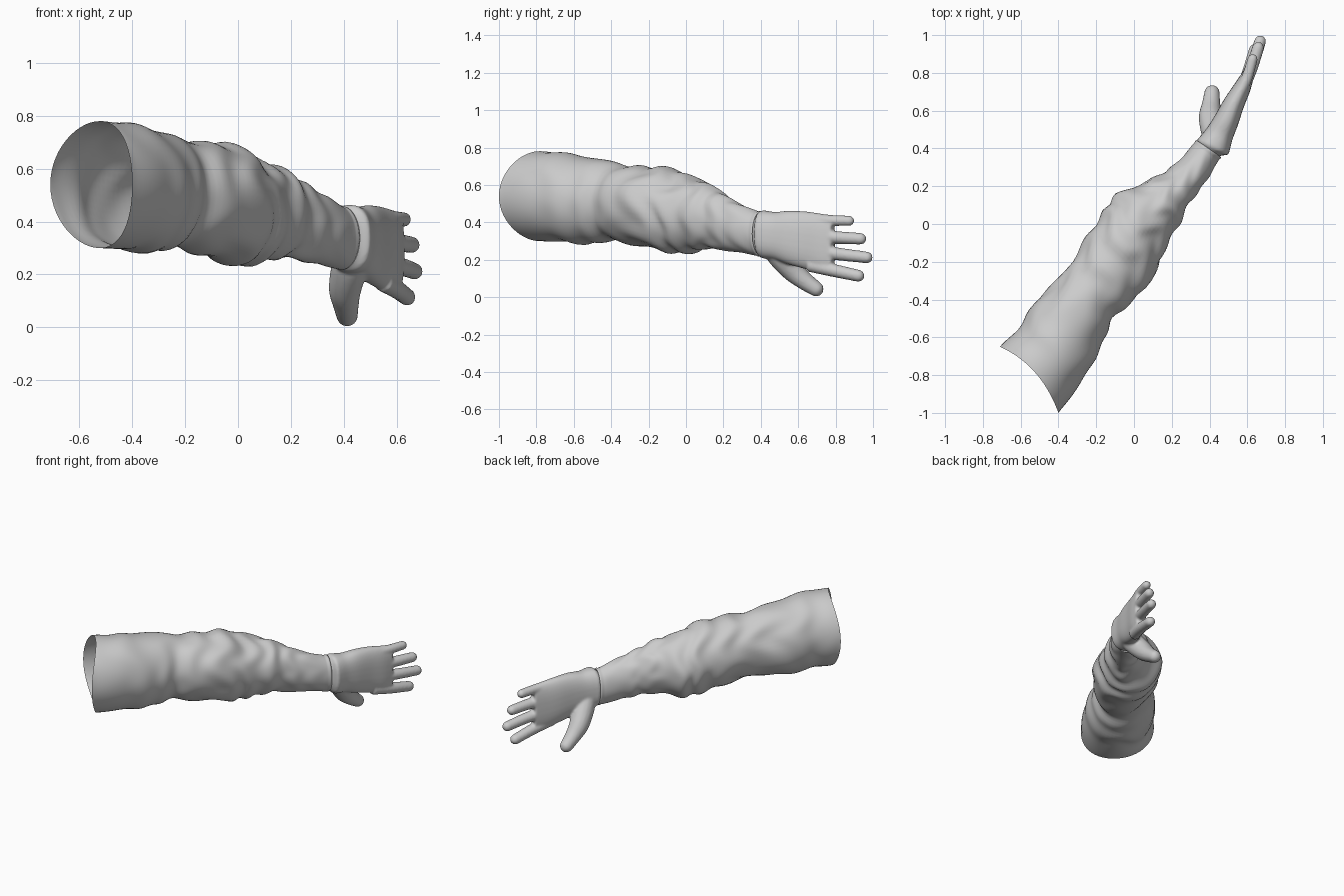
import bpy, math
from mathutils import Vector, noise

if "Cube" in bpy.data.objects:
    bpy.data.objects.remove(bpy.data.objects["Cube"])


def new_object(name, verts, faces):
    mesh = bpy.data.meshes.new(name)
    mesh.from_pydata(verts, [], faces)
    for p in mesh.polygons:
        p.use_smooth = True
    ob = bpy.data.objects.new(name, mesh)
    bpy.context.collection.objects.link(ob)
    return ob


def spline(rows, steps):
    """Catmull-Rom interpolation of equal-length number rows."""
    out, last = [], len(rows) - 1
    for i in range(last):
        a, b, c, d = (rows[max(0, min(last, k))] for k in (i - 1, i, i + 1, i + 2))
        for s in range(steps):
            t = s / steps
            out.append([0.5 * (2*q + (r - p)*t + (2*p - 5*q + 4*r - w)*t*t
                               + (3*q - p - 3*r + w)*t**3)
                        for p, q, r, w in zip(a, b, c, d)])
    out.append(list(rows[-1]))
    return out


def bridge(rings, n, caps):
    faces = [(r*n + i, r*n + (i + 1) % n, (r + 1)*n + (i + 1) % n, (r + 1)*n + i)
             for r in range(rings - 1) for i in range(n)]
    if caps:
        faces += [tuple(reversed(range(n))), tuple(range((rings - 1)*n, rings*n))]
    return faces


def power(v, e):
    return math.copysign(abs(v)**e, v)


# Sleeve: left x,y, right x,y, bottom z, top z of each section
SLEEVE = [
    (-.71, -.65, -.40, -1.0, .30, .78), (-.60, -.54, -.27, -.83, .295, .77),
    (-.52, -.41, -.17, -.65, .28, .75), (-.38, -.27, -.11, -.50, .305, .72),
    (-.28, -.11, .02, -.38, .275, .70), (-.17, .05, .12, -.24, .24, .685),
    (-.09, .15, .17, -.12, .24, .64), (.03, .21, .24, .0, .265, .61),
    (.13, .26, .29, .10, .26, .565), (.22, .32, .37, .21, .24, .51),
    (.32, .43, .45, .34, .22, .457)]
axis = Vector((.62, .785, 0))
n = 56
rows = spline(SLEEVE, 8)
verts = []
for k, (lx, ly, rx, ry, zb, zt) in enumerate(rows):
    t = k / (len(rows) - 1)
    c = Vector(((lx + rx)/2, (ly + ry)/2, (zb + zt)/2))
    side, up = Vector(((rx - lx)/2, (ry - ly)/2, 0)), Vector((0, 0, (zt - zb)/2))
    fade = math.sin(math.pi * t)**0.7 if 0 < t < 1 else 0
    for i in range(n):
        a = 2*math.pi*i/n
        d = side*math.cos(a) + up*math.sin(a)
        # cloth folds running around the arm at slanting angles
        wob = noise.noise(Vector((math.cos(a)*1.3, math.sin(a)*1.3, t*4)))
        fold = math.sin(2*math.pi*8.5*t + 4*wob + 1.2*math.cos(a))
        d += d.normalized() * fade * (.008*fold + .012*wob)
        bow = axis * .05 * math.sin(a)**2 * max(0, 1 - t*6)
        verts.append(c + d + bow)
# rolled cuff edge turning inward to the wrist
rings = len(rows)
end = verts[-n:]
mid = sum(end, Vector()) / n
for scale, shift in ((1.03, .008), (1.0, .018), (.90, .012), (.82, -.04)):
    verts += [mid + (v - mid)*scale + axis*shift for v in end]
    rings += 1
new_object("sleeve", verts, bridge(rings, n, False))

# Hand: palm loft, then fingers and thumb, fused by a voxel remesh
hv, hf = [], []


def add_part(part_verts, part_faces):
    base = len(hv)
    hv.extend(part_verts)
    hf.extend(tuple(i + base for i in f) for f in part_faces)


# centre x,y, half thickness, bottom z, top z
PALM = [
    (.36, .33, .055, .25, .43), (.395, .385, .062, .235, .44),
    (.415, .405, .09, .212, .462), (.43, .43, .086, .205, .462),
    (.455, .48, .074, .20, .455), (.49, .55, .066, .175, .462),
    (.53, .64, .056, .15, .458), (.572, .72, .046, .13, .447),
    (.602, .785, .034, .135, .438)]
normal = Vector((.9, -.43, 0))
m = 32
prows = spline(PALM, 4)
pv = []
for x, y, h, zb, zt in prows:
    for i in range(m):
        a = 2*math.pi*i/m
        pv.append(Vector((x, y, (zb + zt)/2)) + normal*h*power(math.cos(a), .85)
                  + Vector((0, 0, (zt - zb)/2*power(math.sin(a), .8))))
add_part(pv, bridge(len(prows), m, True))


def digit(points):
    """Round tube through (x, y, z, radius) points with a domed tip."""
    path = spline(points, 5)
    tip, prev = Vector(path[-1][:3]), Vector(path[-2][:3])
    way, r = (tip - prev).normalized(), path[-1][3]
    for a in (20, 40, 60, 75, 86):
        q = tip + way*r*math.sin(math.radians(a))
        path.append([*q, r*math.cos(math.radians(a))])
    vs, k = [], 16
    for j, (x, y, z, rad) in enumerate(path):
        p0, p1 = path[max(0, j - 1)], path[min(len(path) - 1, j + 1)]
        d = Vector(p1[:3]) - Vector(p0[:3])
        u = d.cross(Vector((1, -.4, 0))).normalized()
        w = u.cross(d).normalized()
        for i in range(k):
            a = 2*math.pi*i/k
            vs.append(Vector((x, y, z)) + rad*(u*math.cos(a) - w*math.sin(a)))
    add_part(vs, bridge(len(path), k, True))


# base and tip of each finger: little, ring, middle, index
FINGERS = [((.555, .68, .412), (.628, .872, .408), .029),
           ((.565, .70, .325), (.657, .933, .312), .033),
           ((.565, .70, .245), (.668, .967, .212), .033),
           ((.550, .66, .172), (.640, .922, .114), .034)]
for b, t, r in FINGERS:
    b, t = Vector(b), Vector(t)
    bend = (b + t)/2 + Vector((.006, -.003, 0))
    digit([(*b, r*1.1), (*bend, r*1.03), (*t, r*.95)])
# thumb
digit([(.435, .44, .31, .062), (.42, .50, .225, .068), (.405, .57, .145, .062),
       (.408, .63, .09, .05), (.413, .695, .044, .041)])

hand = new_object("hand", hv, hf)
fuse = hand.modifiers.new("fuse", 'REMESH')
fuse.mode = 'VOXEL'
fuse.voxel_size = .008
fuse.use_smooth_shade = True
soft = hand.modifiers.new("soften", 'SMOOTH')
soft.factor = .5
soft.iterations = 5
